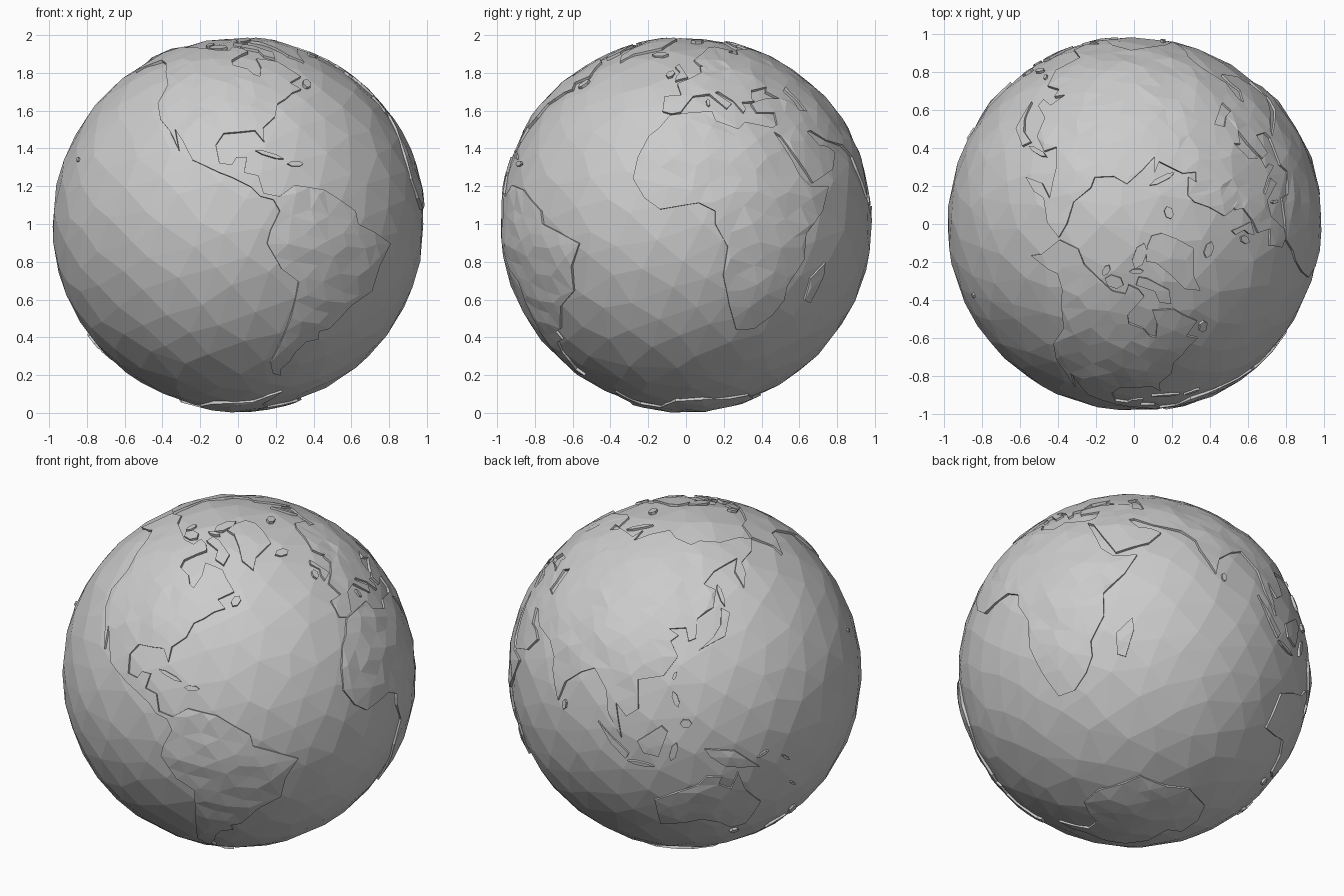
import bpy, bmesh, math, random
from mathutils import Vector, Matrix
from mathutils.geometry import delaunay_2d_cdt

if "Cube" in bpy.data.objects:
    bpy.data.objects.remove(bpy.data.objects["Cube"])

random.seed(4)
OCEAN_R, LAND_R, ROOT_R = 0.985, 0.993, 0.955
CENTRE = Vector((0, 0, 1))


def direction(lon, lat):
    a, b = math.radians(lon), math.radians(lat)
    return Vector((math.cos(b) * math.cos(a), math.cos(b) * math.sin(a), math.sin(b)))


def scatter(n, jitter):
    """Evenly spread, slightly irregular directions on a sphere."""
    out = []
    for i in range(n):
        z = 1 - (2 * i + 1) / n
        r, a = math.sqrt(1 - z * z), i * math.pi * (3 - math.sqrt(5))
        v = Vector((r * math.cos(a), r * math.sin(a), z))
        out.append((v + Vector([random.uniform(-jitter, jitter) for _ in range(3)])).normalized())
    return out


def finish(bm, name):
    bmesh.ops.translate(bm, verts=bm.verts, vec=CENTRE)
    mesh = bpy.data.meshes.new(name)
    bm.to_mesh(mesh)
    bm.free()
    bpy.context.collection.objects.link(bpy.data.objects.new(name, mesh))


def inside(p, poly):
    hit = False
    for a, b in zip(poly, poly[1:] + poly[:1]):
        if (a.y > p.y) != (b.y > p.y) and p.x < a.x + (p.y - a.y) * (b.x - a.x) / (b.y - a.y):
            hit = not hit
    return hit


RELIEF = scatter(1250, 0.022)


def raise_land(name, dirs):
    """Faceted raised plate with cliff walls from a closed coast of directions."""
    coast = []
    for a, b in zip(dirs, dirs[1:] + dirs[:1]):
        n = max(1, math.ceil(a.angle(b) / 0.16))
        coast += [a.lerp(b, i / n).normalized() for i in range(n)]
    c = sum(coast, Vector()).normalized()
    e = c.orthogonal().normalized()
    n = c.cross(e)

    def flat(v):
        return Vector((v.dot(e), v.dot(n))) * (2 / (1 + v.dot(c)))

    ring = [flat(v) for v in coast]
    inner = [flat(v) for v in RELIEF
             if v.dot(c) > -0.1 and min((v - w).length for w in coast) > 0.04]
    pts = ring + [p for p in inner if inside(p, ring)]
    k = len(ring)
    verts, _, faces, *_ = delaunay_2d_cdt(pts, [(i, (i + 1) % k) for i in range(k)], [], 1, 1e-6)

    bm = bmesh.new()
    bv = []
    for p in verts:
        r2 = p.length_squared
        bv.append(bm.verts.new((c * (4 - r2) + (e * p.x + n * p.y) * 4) / (4 + r2) * LAND_R))
    for f in faces:
        bm.faces.new([bv[i] for i in f])
    for v in bm.verts:
        if not v.is_boundary:
            v.co *= 1 + random.uniform(-0.004, 0.009)
    edges = [ed for ed in bm.edges if ed.is_boundary]
    walls = bmesh.ops.extrude_edge_only(bm, edges=edges)["geom"]
    for v in walls:
        if isinstance(v, bmesh.types.BMVert):
            v.co = v.co.normalized() * ROOT_R
    finish(bm, name)


def land(name, outline):
    raise_land(name, [direction(*p) for p in outline])


def island(name, lon, lat, half_len, half_wid, turn):
    """Small six-sided island; sizes in degrees, turn measured from east."""
    c = direction(lon, lat)
    e = Vector((0, 0, 1)).cross(c).normalized()
    n = c.cross(e)
    t = math.radians(turn)
    u, w = e * math.cos(t) + n * math.sin(t), n * math.cos(t) - e * math.sin(t)
    dirs = []
    for i in range(6):
        a = i * math.pi / 3
        dirs.append((c + u * math.radians(half_len) * math.cos(a)
                     + w * math.radians(half_wid) * math.sin(a)).normalized())
    raise_land(name, dirs)


# Ocean: irregular faceted sphere
bm = bmesh.new()
for v in scatter(400, 0.035):
    bm.verts.new(v * OCEAN_R)
bmesh.ops.convex_hull(bm, input=bm.verts)
finish(bm, "ocean")

# Continents (longitude, latitude)
land("north_america", [
    (-168, 66), (-162, 59), (-163, 55), (-152, 59), (-147, 61), (-138, 59), (-131, 54), (-124, 48),
    (-124, 40), (-120, 34), (-115, 30), (-110, 23), (-113, 30.5), (-109, 26), (-105, 20), (-96, 16),
    (-92, 14.5), (-86, 11.5), (-83, 8.5), (-79, 7.5), (-77, 8.5), (-82, 9.5), (-83.5, 15), (-88, 16),
    (-87, 21), (-90.5, 21), (-92, 18.5), (-96, 19), (-97.5, 25), (-95, 29), (-89, 29.5), (-84, 30),
    (-81, 26), (-81, 31), (-76, 35), (-74, 40), (-70, 42), (-66, 44.5), (-61, 46), (-65, 49),
    (-57, 52), (-62, 57), (-65, 60), (-70, 61), (-78, 62), (-77, 57), (-79, 52), (-82, 53),
    (-85, 56), (-93, 58), (-94, 61), (-87, 65), (-82, 67), (-86, 69.5), (-95, 71), (-97, 68),
    (-108, 68), (-115, 69), (-128, 70), (-141, 70), (-156, 71)])
land("south_america", [
    (-77, 8.5), (-72, 12), (-62, 10.5), (-51, 4), (-50, 0), (-43, -2.5), (-35, -6), (-39, -13),
    (-40, -21), (-48, -26), (-54, -34), (-58, -35), (-57, -38), (-62, -39), (-65, -43), (-66, -47),
    (-69, -51), (-67, -54), (-72, -53), (-75, -48), (-73, -40), (-71, -30), (-70, -18), (-76, -14),
    (-81, -6), (-80, -2), (-77, 4), (-79, 7.5)])
land("africa", [
    (-6, 35.5), (10, 37), (11, 33.5), (19, 30.5), (22, 33), (32.5, 31), (32.5, 29.5), (37, 20),
    (39, 15), (43, 11.5), (51, 11.5), (47, 4), (40, -3), (40, -11), (35, -19), (35, -24), (32, -29),
    (26, -34), (19, -34.5), (15, -26), (12, -16), (13, -7), (9, 0), (9, 4), (4, 6.5), (-8, 4.5),
    (-13, 8), (-17, 14), (-16, 21), (-13, 28), (-9.5, 31)])
land("europe", [
    (-9, 37), (-9, 43), (-2, 43.5), (-4, 48.5), (2, 51), (8, 54), (8, 57), (10.5, 57.5), (11, 54),
    (19, 54.5), (22, 57.5), (24, 59.2), (29, 60), (22, 60.5), (25, 65), (22, 65.5), (17, 61),
    (16, 56.5), (13, 55.5), (8, 58), (5, 61), (13, 66), (20, 70), (28, 71), (41, 67.5), (34, 66.5),
    (40, 64.5), (46, 68), (60, 69), (58, 50), (51, 47), (47, 45), (49.5, 41), (42, 42), (37, 45),
    (39, 47), (33, 46), (30, 45.5), (28, 42), (29, 41), (26, 40.7), (23, 40.5), (24, 38),
    (22.5, 36.5), (19.5, 41), (14, 45), (12.5, 44.5), (18.5, 40), (16, 38), (10, 44), (3, 43),
    (0, 39.5), (-2, 36.7), (-5.5, 36)])
land("asia", [
    (60, 69), (68, 69), (68, 73), (73, 68), (81, 73), (100, 77.5), (113, 74), (130, 71), (140, 72.5),
    (160, 70), (180, 69), (190, 66), (179, 62.5), (164, 60), (162, 56), (156.5, 51), (156, 57.5),
    (163, 62), (143, 59), (135, 54.5), (141, 52), (138, 46), (130, 42.5), (129, 36), (126, 35),
    (125, 39.5), (118, 39), (122, 37), (119, 35), (122, 30), (117, 23.5), (108, 21.5), (109, 12),
    (105, 9), (101, 13), (103.5, 1.5), (98.5, 9), (97, 16.5), (91, 22.5), (86, 20), (80, 15),
    (78, 8), (73, 17), (72, 21), (67, 25), (57, 26.5), (50, 30), (48, 29.5), (51.5, 25), (56, 24.5),
    (59.5, 22.5), (55, 17), (44, 12.7), (39, 21), (35, 28), (32.5, 29.5), (32.5, 31), (35, 32),
    (36, 36.5), (28, 36.5), (27, 40), (31, 41.2), (35, 42), (42, 42), (49.5, 41), (49.5, 37.5),
    (54, 37), (53, 41), (51, 47), (58, 50)])
land("australia", [
    (114, -22), (122, -18), (129, -15), (132, -11.5), (137, -12), (136, -15), (140.5, -17.5),
    (142.5, -11), (146, -19), (153, -26), (150, -37.5), (144, -38.5), (138, -34), (131, -31.5),
    (124, -33.5), (115, -34.5)])
land("antarctica", [
    (-58, -63.5), (-62, -74), (-40, -78), (-25, -75), (-10, -71), (15, -69.5), (40, -69), (55, -66),
    (80, -68.5), (100, -66), (130, -66), (150, -68.5), (170, -72), (165, -78), (-160, -78),
    (-150, -76.5), (-120, -74), (-100, -73), (-75, -72), (-66, -67)])

# Large islands
land("greenland", [(-45, 60), (-41, 65), (-22, 70), (-19, 76), (-18, 81), (-33, 83.5), (-60, 82),
                   (-72, 78), (-60, 76), (-54, 70), (-52, 64)])
land("baffin_island", [(-65, 62), (-72, 64), (-73, 68), (-88, 71), (-85, 73.5), (-76, 72.5), (-62, 66.5)])
land("madagascar", [(49.5, -12), (50, -16), (47, -25), (44, -24), (44, -17)])
land("new_guinea", [(131, -1), (141, -2.5), (150, -10), (143, -9), (138, -8), (133, -4)])
land("britain", [(-5, 50), (1, 51.5), (-2, 56), (-4, 58.5), (-6, 57), (-3, 54), (-5, 52)])
land("japan", [(130, 32), (135, 34), (141, 36), (145, 43.5), (141.5, 45.5), (140, 40), (136, 36)])
land("borneo", [(109, 1), (117, 7), (119, 5), (116, -4), (111, -3)])
land("sumatra", [(95, 5.5), (106, -4), (105, -6), (100, -1.5)])

# Small islands: lon, lat, half length, half width, turn
for name, *spec in [
    ("iceland", -19, 65, 2.6, 1.5, 0), ("ireland", -8, 53.3, 1.8, 1.2, 70),
    ("new_zealand_north", 176, -39, 3.4, 1.6, 120), ("new_zealand_south", 170, -44, 4, 1.3, 48),
    ("java", 110, -7.3, 4.5, 0.7, -8), ("sulawesi", 121, -2, 3.5, 1.2, 75),
    ("luzon", 121.5, 16, 2.8, 1, 110), ("mindanao", 125, 8, 1.9, 1.5, 0),
    ("cuba", -79.5, 21.8, 4.5, 0.7, -18), ("hispaniola", -71, 18.8, 2.6, 0.9, 0),
    ("sri_lanka", 81, 7.5, 1.7, 0.9, 90), ("tasmania", 146.5, -42, 1.6, 1.3, 0),
    ("taiwan", 121, 23.7, 1.5, 0.6, 70), ("sakhalin", 143, 50, 4, 0.8, 95),
    ("svalbard", 18, 78.7, 2, 1.4, 0), ("novaya_island", 58, 73.5, 4.5, 0.9, 60),
    ("ellesmere", -80, 80, 4.3, 2, 60), ("victoria_island", -109, 71, 3, 2.1, 0),
    ("banks_island", -121, 73.2, 1.9, 1.1, 90), ("devon_island", -87, 75.3, 2.2, 0.8, 0),
    ("newfoundland", -56, 48.7, 2.1, 1.4, 60), ("sardinia", 9, 40.5, 1.5, 0.6, 90),
    ("hawaii", -156, 20.2, 0.9, 0.7, -30), ("new_caledonia", 165.5, -21.3, 1.8, 0.4, -40),
    ("new_britain", 151, -5.5, 2.3, 0.6, 25), ("solomons", 160, -9, 2, 0.5, -40),
]:
    island(name, *spec)
